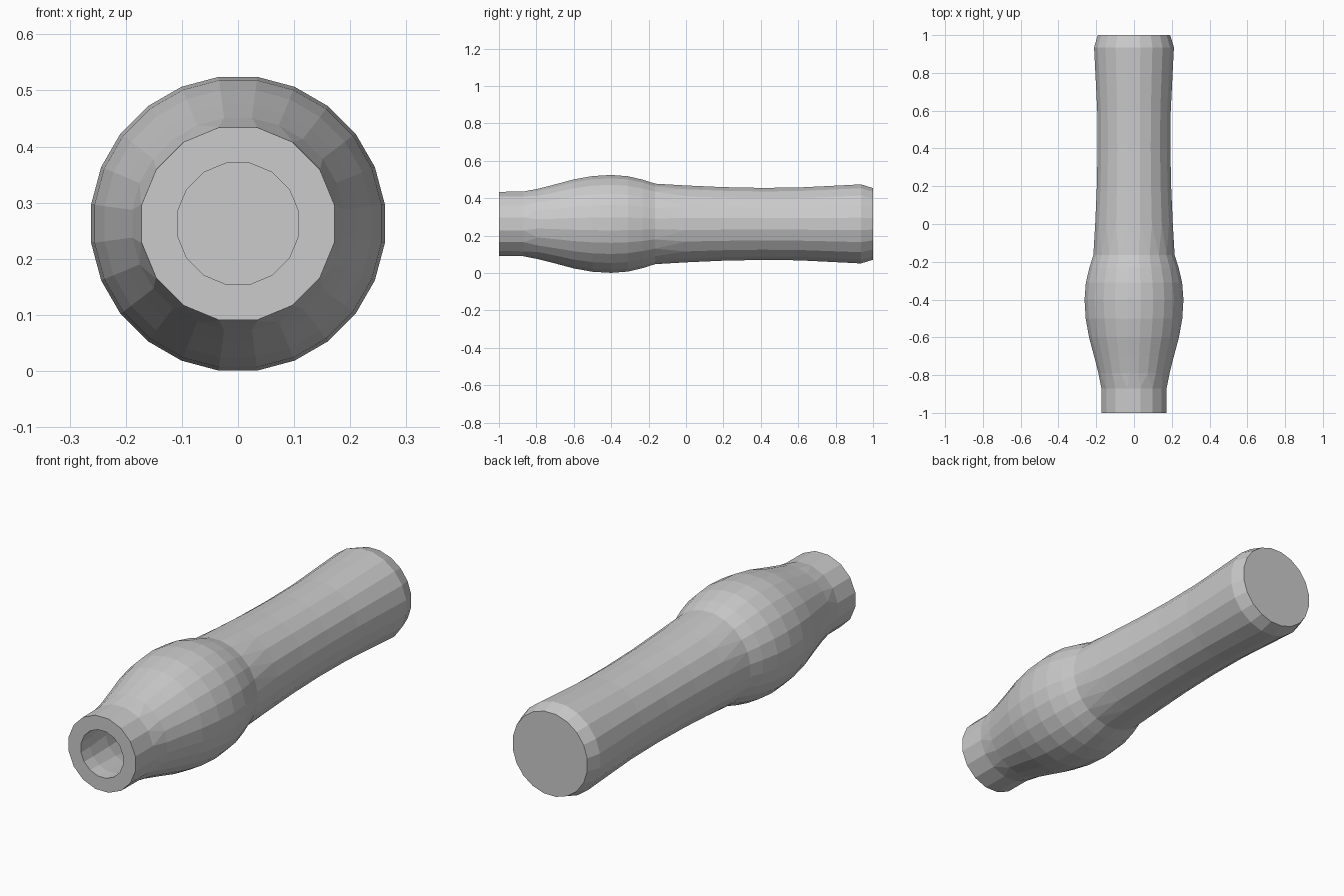
import bpy, bmesh, math

if "Cube" in bpy.data.objects:
    bpy.data.objects.remove(bpy.data.objects["Cube"])

CENTRE_Z = 0.2625
# Outer skin: (y, radius, sides), front to back
OUTER = [(-1.0, 0.175, 16), (-0.87, 0.176, 16), (-0.79, 0.19, 24), (-0.7, 0.213, 24),
         (-0.6, 0.24, 24), (-0.5, 0.258, 24), (-0.4, 0.264, 24), (-0.31, 0.257, 24),
         (-0.23, 0.238, 24), (-0.165, 0.217, 24), (0.0, 0.208, 20), (0.2, 0.199, 20),
         (0.4, 0.195, 20), (0.6, 0.197, 20), (0.8, 0.207, 20), (0.935, 0.214, 20),
         (1.0, 0.194, 20)]
# Inside bore: lip, then a cavity that follows the outer wall
BORE = [(-1.0, 0.11, 16), (-0.935, 0.11, 16), (-0.8, 0.125, 16), (-0.6, 0.175, 16),
        (-0.4, 0.199, 16), (-0.23, 0.175, 16), (-0.16, 0.152, 16), (0.4, 0.13, 16),
        (0.935, 0.148, 16)]


def add_ring(bm, y, radius, sides):
    # Half-step turn leaves a flat on top
    return [bm.verts.new((radius * math.sin((i + 0.5) * math.tau / sides), y,
                          CENTRE_Z + radius * math.cos((i + 0.5) * math.tau / sides)))
            for i in range(sides)]


def join_rings(bm, a, b):
    """Quads between equal rings, triangles where the side count changes."""
    na, nb = len(a), len(b)
    if na == nb:
        for i in range(na):
            j = (i + 1) % na
            bm.faces.new((a[i], a[j], b[j], b[i]))
        return
    i = j = 0
    while i < na or j < nb:
        if j >= nb or (i < na and (i + 1.5) / na <= (j + 1.5) / nb):
            bm.faces.new((a[i % na], a[(i + 1) % na], b[j % nb]))
            i += 1
        else:
            bm.faces.new((a[i % na], b[(j + 1) % nb], b[j % nb]))
            j += 1


bm = bmesh.new()

# Run from the bore floor, out over the lip, and along the outside
rings = [add_ring(bm, *p) for p in BORE[::-1] + OUTER]
for a, b in zip(rings, rings[1:]):
    join_rings(bm, a, b)

# Bore floor and closed back end
bm.faces.new(rings[0])
bm.faces.new(rings[-1])
bmesh.ops.recalc_face_normals(bm, faces=bm.faces[:])

mesh = bpy.data.meshes.new("hollow_handle")
bm.to_mesh(mesh)
bm.free()
handle = bpy.data.objects.new("hollow_handle", mesh)
bpy.context.collection.objects.link(handle)
